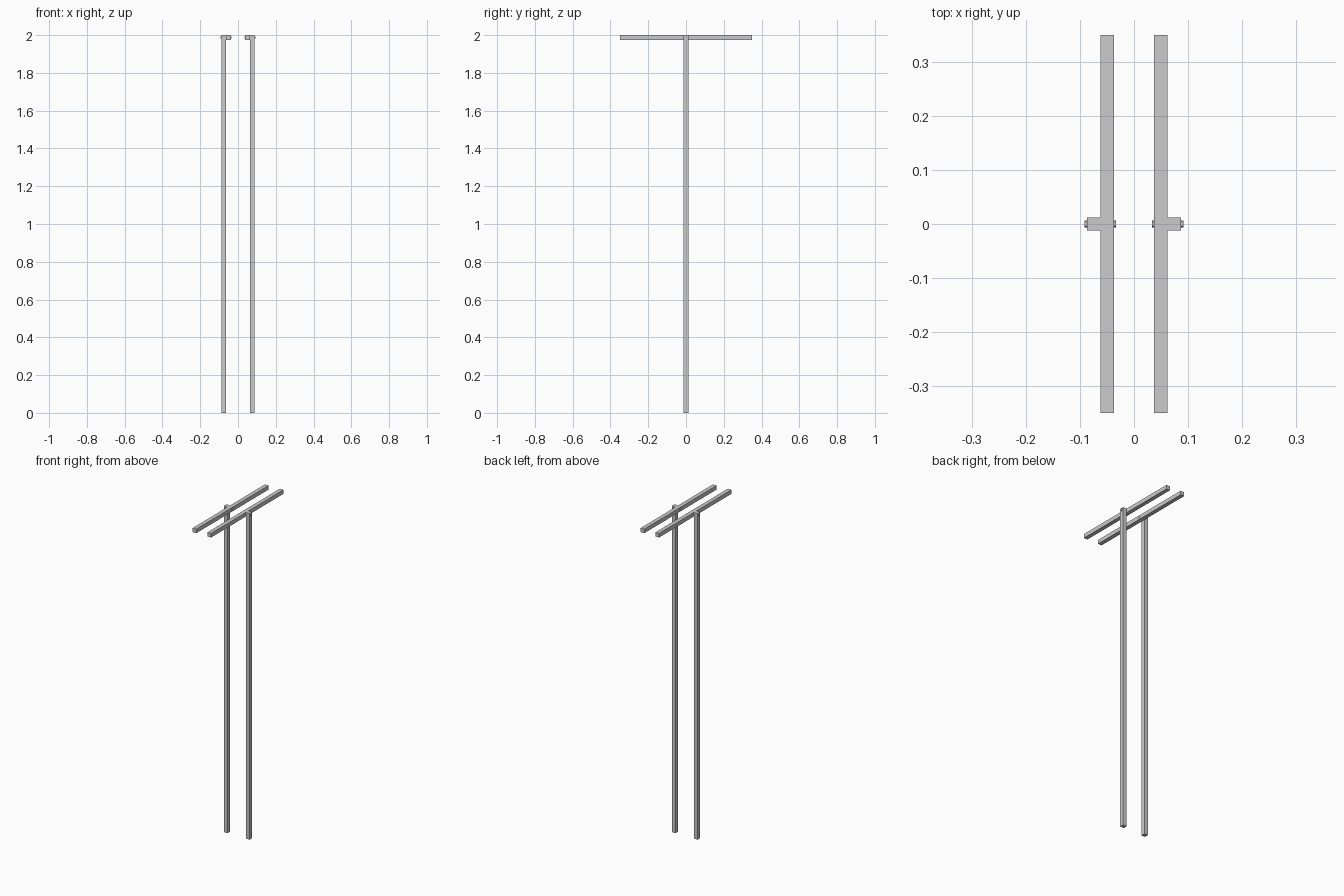
import bpy
from math import pi

if "Cube" in bpy.data.objects:
    bpy.data.objects.remove(bpy.data.objects["Cube"])

T = 0.025  # square section of the timber


def box(name, center, size):
    bpy.ops.mesh.primitive_cube_add(size=1, location=center)
    ob = bpy.context.object
    ob.name = name
    ob.scale = size
    bpy.ops.object.transform_apply(location=False, rotation=False, scale=True)
    return ob


def rod(name, center, radius, length, sides):
    bpy.ops.mesh.primitive_cylinder_add(vertices=sides, radius=radius, depth=length,
                                        location=center, rotation=(0, pi / 2, 0))
    bpy.context.object.name = name


for label, s in (("left", -1), ("right", 1)):
    # upright post and the crossbar fixed to its inner face
    box(label + "_post", (s * 0.075, 0, 1.0), (T, T, 2.0))
    box(label + "_crossbar", (s * 0.05, 0, 2 - T / 2), (T, 0.7, T))

    # bolt through both, with a hexagonal head and nut
    z = 2 - T / 2
    rod(label + "_bolt_shank", (s * 0.0625, 0, z), 0.003, 0.054, 12)
    rod(label + "_bolt_head", (s * 0.0895, 0, z), 0.0065, 0.004, 6)
    rod(label + "_bolt_nut", (s * 0.0355, 0, z), 0.0065, 0.004, 6)
